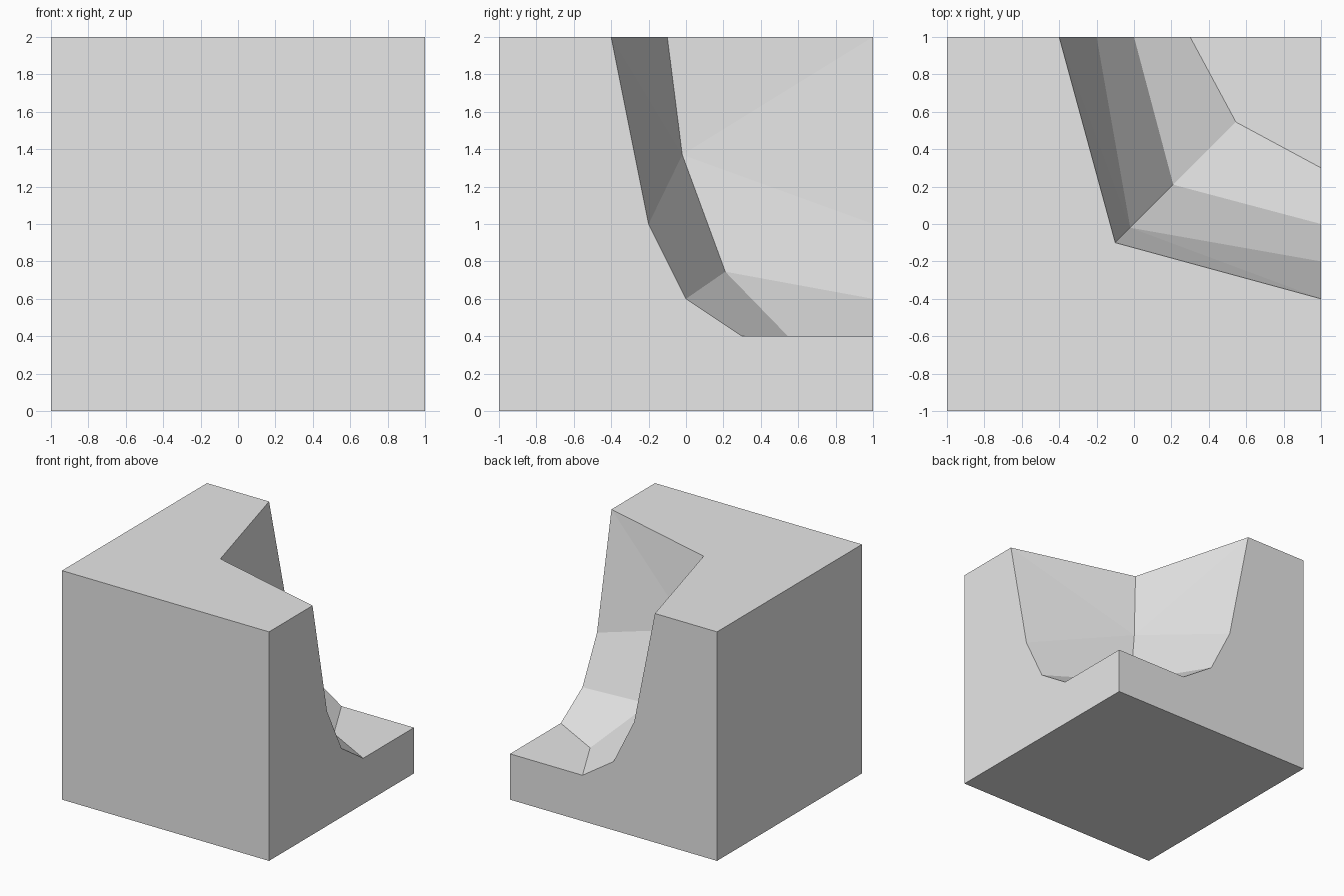
import bpy
import bmesh

cube = bpy.data.objects.get("Cube")
if cube:
    bpy.data.objects.remove(cube, do_unlink=True)

# Single stone colour
stone = bpy.data.materials.new("stone_grey")
stone.use_nodes = True
grey = (0.8, 0.8, 0.8, 1.0)
stone.diffuse_color = grey
stone.node_tree.nodes["Principled BSDF"].inputs["Base Color"].default_value = grey

# Cliff profile (offset, height) at the open sides, and along the inner corner
edge_profile = [(-0.4, 2), (-0.2, 1), (0, 0.6), (0.3, 0.4)]
corner_profile = [(-0.1, 2), (-0.02, 1.37), (0.21, 0.745), (0.545, 0.4)]

bm = bmesh.new()


def points(coords):
    return [bm.verts.new(c) for c in coords]


right = points((1, o, z) for o, z in edge_profile)
back = points((o, 1, z) for o, z in edge_profile)
corner = points((o, o, z) for o, z in corner_profile)
ledge_tip, = points([(1, 1, 0.4)])
base = points([(-1, -1, 0), (1, -1, 0), (1, 1, 0), (-1, 1, 0)])
top = points([(-1, -1, 2), (1, -1, 2), (-1, 1, 2)])

# Cliff strips on both sides of the inner corner
for side in (right, back):
    for i in range(len(side) - 1):
        a, b, c, d = side[i], side[i + 1], corner[i + 1], corner[i]
        bm.faces.new((a, b, c))
        bm.faces.new((a, c, d))

# Low ledge and high plateau
bm.faces.new((corner[-1], right[-1], ledge_tip, back[-1]))
bm.faces.new((top[0], top[1], right[0], corner[0], back[0], top[2]))

# Underside and outer walls
bm.faces.new(base[::-1])
bm.faces.new((base[0], base[1], top[1], top[0]))
bm.faces.new((base[3], base[0], top[0], top[2]))
bm.faces.new([base[1], base[2], ledge_tip] + right[::-1] + [top[1]])
bm.faces.new([base[2], base[3], top[2]] + back + [ledge_tip])

bmesh.ops.recalc_face_normals(bm, faces=bm.faces)
mesh = bpy.data.meshes.new("cliff_corner_block")
bm.to_mesh(mesh)
bm.free()
mesh.materials.append(stone)
block = bpy.data.objects.new("cliff_corner_block", mesh)
bpy.context.collection.objects.link(block)
